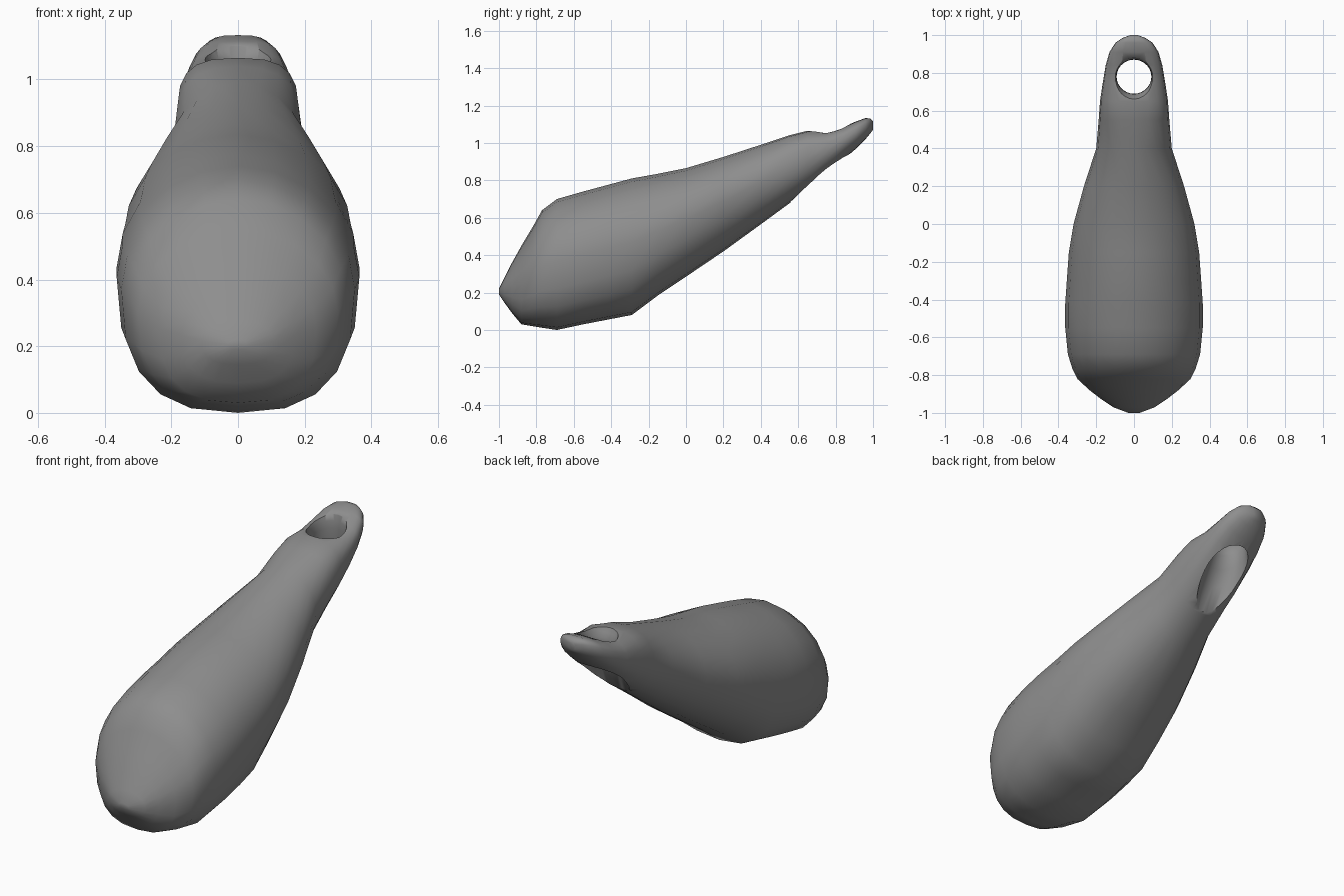
import bpy
import bmesh
import math

cube = bpy.data.objects.get("Cube")
if cube:
    bpy.data.objects.remove(cube)

grey = bpy.data.materials.new("neutral grey")
grey.use_nodes = True
grey.diffuse_color = (0.27, 0.27, 0.27, 1)
grey.node_tree.nodes["Principled BSDF"].inputs["Base Color"].default_value = grey.diffuse_color


def loft(name, rings):
    """Skin closed rings of points into a capped solid."""
    bm = bmesh.new()
    loops = [[bm.verts.new(p) for p in ring] for ring in rings]
    count = len(loops[0])
    for a, b in zip(loops, loops[1:]):
        for i in range(count):
            j = (i + 1) % count
            bm.faces.new((a[i], a[j], b[j], b[i]))
    bm.faces.new(loops[0])
    bm.faces.new(loops[-1])
    bmesh.ops.recalc_face_normals(bm, faces=bm.faces[:])
    mesh = bpy.data.meshes.new(name)
    bm.to_mesh(mesh)
    bm.free()
    obj = bpy.data.objects.new(name, mesh)
    bpy.context.collection.objects.link(obj)
    mesh.materials.append(grey)
    return obj


def rounded(c, power):
    return math.copysign(abs(c) ** (2 / power), c)


def section(y, low, high, half, sides=20):
    """Upright cross-section: boxier under the bulb, flatter on top at the eyelet."""
    mid = low + 0.53 * (high - low)
    eyelet = min(1, max(0, (y - 0.4) / 0.25))
    bulb = min(1, max(0, 0.4 - y))
    ring = []
    for i in range(sides):
        a = math.tau * i / sides
        s, c = math.sin(a), math.cos(a)
        power = 1.95 + 0.9 * eyelet if s > 0 else 2.1 + 0.5 * bulb
        reach = high - mid if s > 0 else mid - low
        ring.append((half * rounded(c, power), y, mid + reach * rounded(s, power)))
    return ring


# Body: y, underside height, top height, half width
stations = [
    (-1.0, 0.19, 0.22, 0.03), (-0.97, 0.145, 0.28, 0.11), (-0.93, 0.09, 0.36, 0.17),
    (-0.88, 0.03, 0.45, 0.235), (-0.82, 0.02, 0.55, 0.30), (-0.77, 0.012, 0.64, 0.325),
    (-0.69, 0.0, 0.70, 0.35), (-0.55, 0.03, 0.74, 0.364), (-0.42, 0.055, 0.775, 0.364),
    (-0.29, 0.08, 0.81, 0.355), (-0.15, 0.185, 0.835, 0.345), (0.0, 0.285, 0.865, 0.32),
    (0.2, 0.42, 0.925, 0.265), (0.4, 0.565, 0.99, 0.20), (0.55, 0.675, 1.04, 0.187),
    (0.65, 0.745, 1.065, 0.18), (0.75, 0.83, 1.063, 0.165), (0.84, 0.91, 1.085, 0.15),
    (0.91, 0.97, 1.115, 0.13), (0.96, 1.02, 1.133, 0.098), (0.985, 1.05, 1.13, 0.06),
    (1.0, 1.07, 1.115, 0.02),
]
body = loft("handle_body", [section(*s) for s in stations])

# Eyelet cutter: narrow at the top, opening into a bowl underneath
# offset along z, half width, half length, centre y
flare = [(-0.28, 0.125, 0.17, 0.725), (-0.16, 0.112, 0.135, 0.745), (-0.09, 0.10, 0.108, 0.765),
         (-0.03, 0.092, 0.09, 0.78), (0.01, 0.094, 0.092, 0.78), (0.04, 0.102, 0.103, 0.777),
         (0.12, 0.125, 0.13, 0.77)]
rings = []
for dz, rx, ry, cy in flare:
    ring = []
    for i in range(28):
        a = math.tau * i / 28
        y = cy + ry * math.sin(a)
        ring.append((rx * math.cos(a), y, 1.03 + dz + 0.3 * (y - 0.78)))
    rings.append(ring)
cutter = loft("eyelet_cutter", rings)
cutter.hide_render = True
cutter.hide_set(True)

hole = body.modifiers.new("eyelet", "BOOLEAN")
hole.operation = "DIFFERENCE"
hole.solver = "EXACT"
hole.object = cutter

# Bake the hole, then shade smoothly
bpy.context.view_layer.update()
graph = bpy.context.evaluated_depsgraph_get()
finished = bpy.data.meshes.new_from_object(body.evaluated_get(graph))
body.modifiers.clear()
body.data = finished
bpy.data.objects.remove(cutter)
bpy.ops.object.select_all(action="DESELECT")
body.select_set(True)
bpy.context.view_layer.objects.active = body
bpy.ops.object.shade_smooth_by_angle(angle=math.radians(60))
